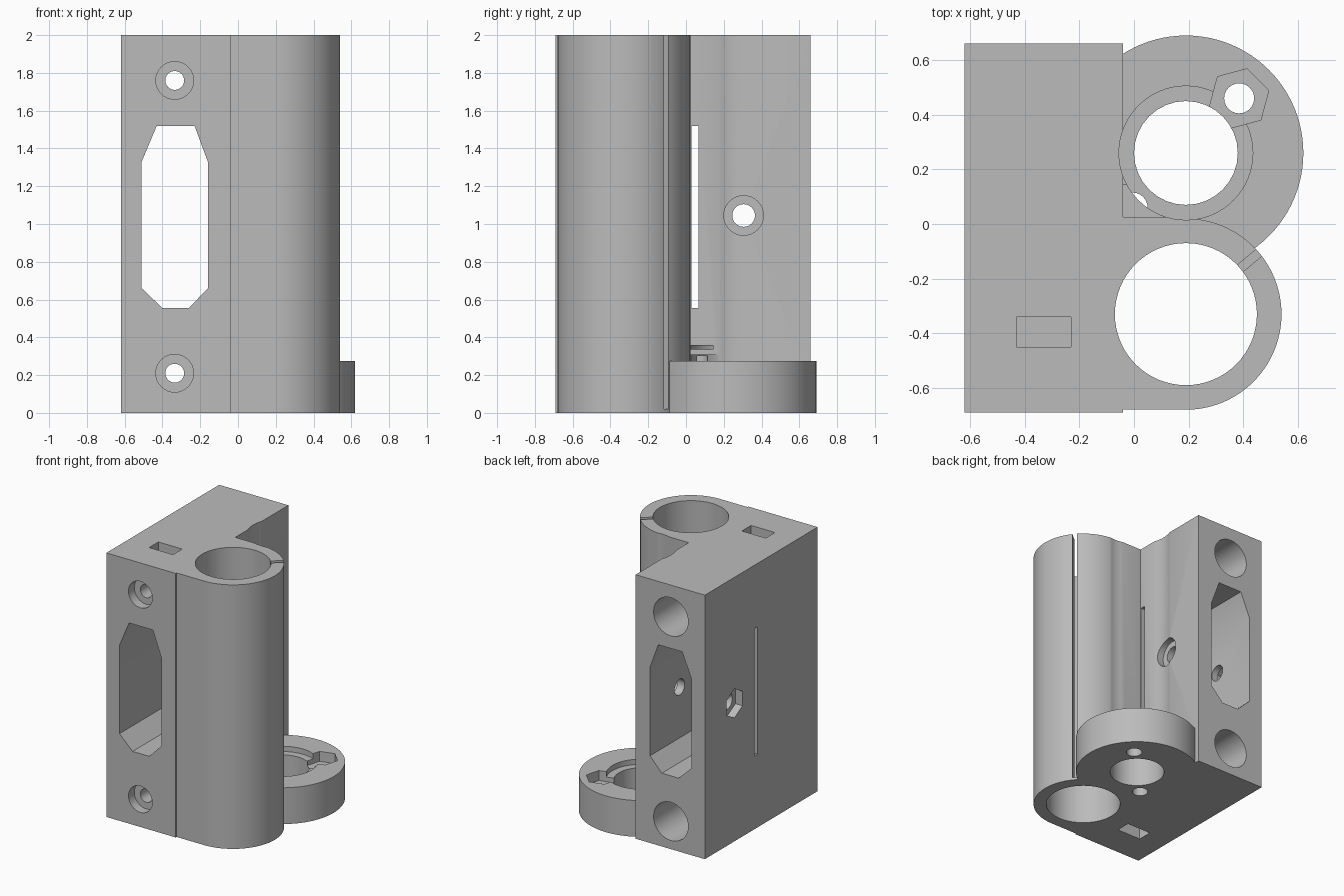
import bpy, math
from math import pi, cos, sin
from mathutils import Matrix, Vector

cube = bpy.data.objects.get("Cube")
if cube:
    bpy.data.objects.remove(cube, do_unlink=True)

grey = bpy.data.materials.new("plain_grey")
grey.use_nodes = True
colour = (0.5, 0.5, 0.5, 1)
grey.diffuse_color = colour
grey.node_tree.nodes["Principled BSDF"].inputs["Base Color"].default_value = colour

# Directions that turn the local extrusion axis from +z to +y or +x
ALONG = {
    "z": Matrix.Identity(3),
    "y": Matrix(((1, 0, 0), (0, 0, 1), (0, 1, 0))),
    "x": Matrix(((0, 0, 1), (1, 0, 0), (0, 1, 0))),
}


def prism(name, outline, lo, hi, axis="z"):
    """Extrude a 2D outline from lo to hi along an axis."""
    n = len(outline)
    turn = ALONG[axis]
    verts = [turn @ Vector((a, b, h)) for h in (lo, hi) for a, b in outline]
    faces = [tuple(reversed(range(n))), tuple(range(n, 2 * n))]
    faces += [(i, (i + 1) % n, (i + 1) % n + n, i + n) for i in range(n)]
    mesh = bpy.data.meshes.new(name)
    mesh.from_pydata(verts, [], faces)
    if turn.determinant() < 0:
        mesh.flip_normals()
    mesh.materials.append(grey)
    obj = bpy.data.objects.new(name, mesh)
    bpy.context.collection.objects.link(obj)
    return obj


def ring(centre, radius, sides=64, start=0.0):
    return [(centre[0] + radius * cos(start + 2 * pi * i / sides),
             centre[1] + radius * sin(start + 2 * pi * i / sides)) for i in range(sides)]


def rect(x0, x1, y0, y1):
    return [(x0, y0), (x1, y0), (x1, y1), (x0, y1)]


def combine(target, tool, operation):
    mod = target.modifiers.new(operation.lower(), "BOOLEAN")
    mod.operation = operation
    mod.solver = "EXACT"
    mod.object = tool
    bpy.context.view_layer.objects.active = target
    bpy.ops.object.modifier_apply(modifier=mod.name)
    bpy.data.objects.remove(tool, do_unlink=True)


BEARING = (0.19, -0.33)
NUT = (0.19, 0.26)
ROD_X = -0.335

# Clamp block with bearing sleeve and flange
body = prism("carriage_end", rect(-0.62, -0.04, -0.69, 0.66), 0, 2)
sleeve = prism("bearing_sleeve", ring(BEARING, 0.35, 96), 0, 2)
web = prism("sleeve_web", rect(-0.1, 0.19, -0.68, 0.025), 0, 2)
flange = prism("nut_flange", ring(NUT, 0.43, 96), 0, 0.275)
corner = rect(-0.1, 0.11, -0.02, 0.18)
ledge = prism("corner_ledge", corner, 0.1, 0.31)
tab = prism("corner_tab", rect(-0.1, 0.11, -0.02, 0.145), 0.335, 0.36)
for part in (web, sleeve, flange, ledge, tab):
    combine(body, part, "UNION")

cutters = []


def cut(name, outline, lo, hi, axis="z"):
    cutters.append(prism(name, outline, lo, hi, axis))


# Bearing bore and its clamping slit
cut("bearing_bore", ring(BEARING, 0.26), -0.1, 2.1)
d = Vector((cos(0.7), sin(0.7)))
side = Vector((-d.y, d.x)) * 0.016
c = Vector(BEARING)
cut("clamp_slit", [c + d * 0.2 - side, c + d * 0.45 - side,
                   c + d * 0.45 + side, c + d * 0.2 + side], 0.02, 2.1)

# Flange bore, recess, bolt holes and hexagonal pockets
cut("nut_bore", ring(NUT, 0.19, 32), -0.1, 0.5)
cut("nut_clearance", ring(NUT, 0.245), 0.235, 2.1)
for sign, top in ((1, 0.5), (-1, 0.3)):
    p = (NUT[0] + sign * 0.195, NUT[1] + sign * 0.2)
    cut("flange_bolt_hole", ring(p, 0.055, 24), -0.1, top)
    if sign > 0:
        cut("flange_hex_pocket", ring(p, 0.112, 6, pi / 12), 0.2, 0.5)

# Belt channel from front to back
cut("belt_channel", [(-0.43, 1.52), (-0.51, 1.33), (-0.51, 0.66), (-0.4, 0.555),
                     (-0.26, 0.555), (-0.16, 0.66), (-0.16, 1.33), (-0.23, 1.52)],
    -0.8, 0.8, "y")

# Rod sockets, their front bolts and captive nut slots
for z, lo, hi in ((0.21, -0.1, 0.32), (1.76, 1.65, 2.1)):
    p = (ROD_X, z)
    cut("rod_socket", ring(p, 0.145, 32), -0.24, 0.8, "y")
    cut("rod_bolt_hole", ring(p, 0.05, 24), -0.8, 0, "y")
    cut("rod_bolt_head", ring(p, 0.1, 32), -0.8, -0.62, "y")
    cut("nut_slot", rect(-0.43, -0.23, -0.45, -0.34), lo, hi)

# Cross bolt and narrow side slit
p = (0.305, 1.045)
cut("cross_bolt_hole", ring(p, 0.06, 32), -0.8, 0.1, "x")
cut("cross_bolt_head", ring(p, 0.105, 32), -0.1, 0.1, "x")
cut("cross_bolt_nut", ring(p, 0.11, 6, pi / 6), -0.8, -0.56, "x")
cut("side_slit", rect(0.03, 0.065, 0.555, 1.52), -0.8, 0.05, "x")

for tool in cutters:
    combine(body, tool, "DIFFERENCE")

bpy.ops.object.select_all(action="DESELECT")
body.select_set(True)
bpy.context.view_layer.objects.active = body
bpy.ops.object.shade_smooth_by_angle(angle=math.radians(25))
